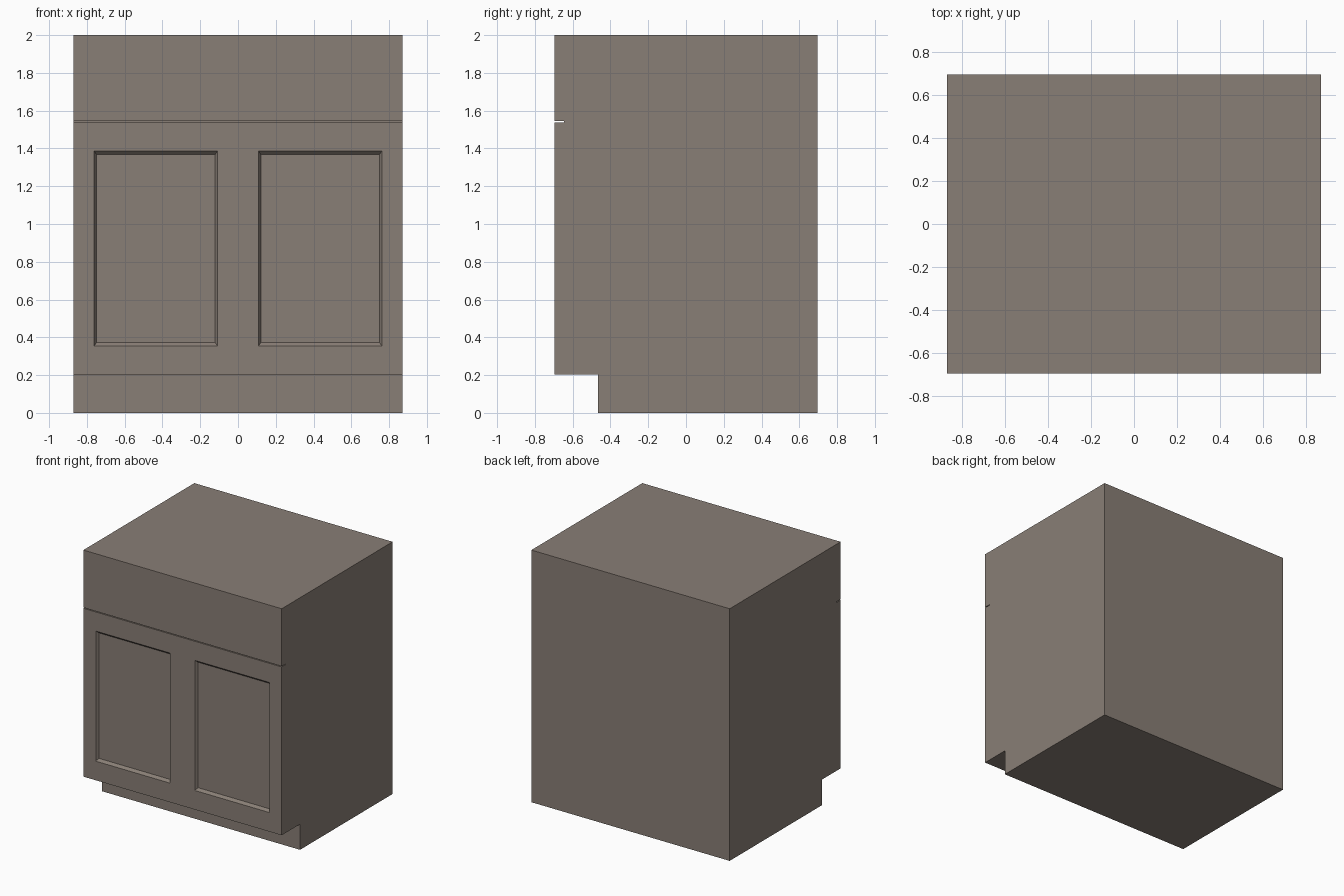
import bpy, bmesh
from mathutils import Matrix

if "Cube" in bpy.data.objects:
    bpy.data.objects.remove(bpy.data.objects["Cube"])

W, D, H = 0.87, 0.695, 2.0        # half width, half depth, height
FRONT, CARCASS = -D, -D + 0.05    # front panel plane, carcass plane
KICK_Y, KICK_Z = -0.465, 0.203    # toe kick recess
GAP_LOW, GAP_HIGH = 1.538, 1.544  # reveal between doors and drawer

paint = bpy.data.materials.new("taupe_paint")
paint.diffuse_color = (0.25, 0.21, 0.18, 1)
paint.use_nodes = True
paint.node_tree.nodes["Principled BSDF"].inputs["Base Color"].default_value = paint.diffuse_color


def finish(name, bm):
    bmesh.ops.recalc_face_normals(bm, faces=bm.faces)
    mesh = bpy.data.meshes.new(name)
    bm.to_mesh(mesh)
    bm.free()
    mesh.materials.append(paint)
    obj = bpy.data.objects.new(name, mesh)
    bpy.context.collection.objects.link(obj)
    return obj


def panel(x0, x1, z0, z1):
    """Front slab filling the space between the front and carcass planes."""
    bm = bmesh.new()
    mat = (Matrix.Translation(((x0 + x1) / 2, (FRONT + CARCASS) / 2, (z0 + z1) / 2))
           @ Matrix.Diagonal((x1 - x0, CARCASS - FRONT, z1 - z0, 1)))
    bmesh.ops.create_cube(bm, size=1, matrix=mat)
    return bm


def inset_to(bm, face, dx, dz, dy=0):
    """Inset a front face by separate side and top/bottom margins, then push it back."""
    c = face.calc_center_median()
    bmesh.ops.inset_individual(bm, faces=[face], thickness=0.005)
    for v in face.verts:
        v.co.x += (dx - 0.005) * (1 if v.co.x < c.x else -1)
        v.co.z += (dz - 0.005) * (1 if v.co.z < c.z else -1)
        v.co.y += dy


def door(name, x0, x1):
    bm = panel(x0, x1, KICK_Z, GAP_LOW)
    bm.normal_update()
    face = min(bm.faces, key=lambda f: f.calc_center_median().y)
    inset_to(bm, face, 0.11, 0.153)            # rails and stiles
    inset_to(bm, face, 0.014, 0.02, 0.02)      # sloped edge down to the recessed panel
    return finish(name, bm)


# Carcass: side profile with toe kick, extruded across the width
bm = bmesh.new()
profile = [(KICK_Y, 0), (D, 0), (D, H), (CARCASS, H), (CARCASS, KICK_Z), (KICK_Y, KICK_Z)]
side = bm.faces.new([bm.verts.new((-W, y, z)) for y, z in profile])
ext = bmesh.ops.extrude_face_region(bm, geom=[side])["geom"]
bmesh.ops.translate(bm, vec=(2 * W, 0, 0),
                    verts=[g for g in ext if isinstance(g, bmesh.types.BMVert)])
finish("cabinet_carcass", bm)

# Drawer front and the two doors
finish("drawer_front", panel(-W, W, GAP_HIGH, H))
door("left_door", -W, 0)
door("right_door", 0, W)
